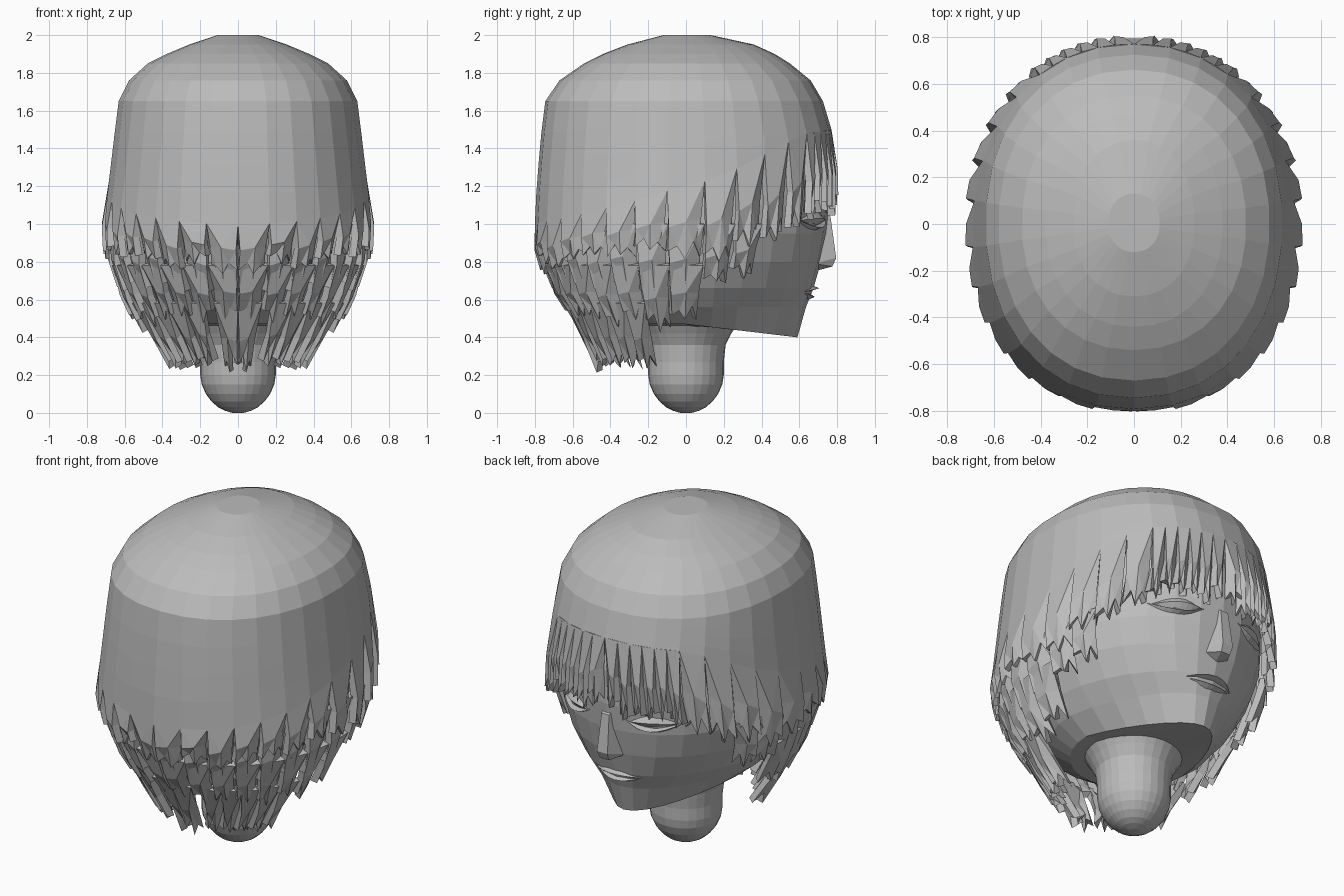
import bpy, bmesh, math, random
from math import sin, cos, radians, pi

if "Cube" in bpy.data.objects:
    bpy.data.objects.remove(bpy.data.objects["Cube"])
random.seed(4)

grey = bpy.data.materials.new("plain_grey")
grey.diffuse_color = (0.5, 0.5, 0.5, 1)
grey.use_nodes = True
grey.node_tree.nodes["Principled BSDF"].inputs["Base Color"].default_value = grey.diffuse_color


def make(name, verts, faces, mirror=False, thick=0):
    me = bpy.data.meshes.new(name)
    me.from_pydata(verts, [], faces)
    me.materials.append(grey)
    ob = bpy.data.objects.new(name, me)
    bpy.context.collection.objects.link(ob)
    if mirror:
        m = ob.modifiers.new("mirror", 'MIRROR')
        m.use_mirror_merge = False
    if thick:
        s = ob.modifiers.new("thickness", 'SOLIDIFY')
        s.thickness, s.offset = thick, -1
    return ob


def lerp_table(tab, k):
    """Interpolate rows (key, values...) sorted by rising key."""
    if k <= tab[0][0]:
        return tab[0][1:]
    for a, b in zip(tab, tab[1:]):
        if k <= b[0]:
            f = (k - a[0]) / (b[0] - a[0])
            return tuple(p + (q - p) * f for p, q in zip(a[1:], b[1:]))
    return tab[-1][1:]


# Hair envelope: height, half width, reach to the face side, reach to the back
HAIR = [(.25, .42, .45, .50), (.5, .58, .60, .62), (.62, .635, .70, .70), (.78, .69, .75, .77),
        (.9, .715, .78, .80), (1.05, .71, .795, .80), (1.2, .69, .80, .79), (1.45, .66, .785, .77),
        (1.65, .635, .725, .745), (1.76, .58, .66, .67), (1.85, .48, .55, .54), (1.9, .38, .47, .44),
        (1.95, .26, .36, .31), (2.0, .11, .13, .12)]
# By direction (-1 back .. 1 face): hem height, tip height of the top layer
HEM = [(-1, 1.0, .77), (-.4, 1.1, .83), (0, 1.2, .82), (.25, 1.27, .84),
       (.5, 1.37, .88), (.75, 1.47, 1.02), (1, 1.5, 1.09)]


def powr(v, e):
    return math.copysign(abs(v) ** e, v)


def hair_pt(t, z, out=0):
    """Point on the hair envelope; t = 0 is the back, 180 the face side."""
    a, yf, yb = lerp_table(HAIR, z)
    x, y = powr(sin(radians(t)), .92), powr(-cos(radians(t)), .92)
    return ((a + out) * x, ((yf if y > 0 else yb) + out) * y, z)


def loft(rings, cap_top=True, cap_bottom=True):
    n = len(rings[0])
    v = [p for r in rings for p in r]
    f = [(i * n + j, i * n + (j + 1) % n, (i + 1) * n + (j + 1) % n, (i + 1) * n + j)
         for i in range(len(rings) - 1) for j in range(n)]
    if cap_bottom:
        f.append(tuple(range(n))[::-1])
    if cap_top:
        f.append(tuple(range((len(rings) - 1) * n, len(rings) * n)))
    return v, f


# Smooth hair cap down to the slanting hem
ts = [i * 12 for i in range(30)]
rings = []
for f in (0, .25, .5, .75):
    ring = []
    for t in ts:
        hem = lerp_table(HEM, -cos(radians(t)))[0]
        ring.append(hair_pt(t, hem + (1.65 - hem) * f))
    rings.append(ring)
for z in (1.65, 1.76, 1.85, 1.9, 1.95, 2.0):
    rings.append([hair_pt(t, z) for t in ts])
make("hair_cap", *loft(rings, cap_bottom=False))

# One ragged lock: across (-1..1), down (0..1), outward shift
LOCK = [(-1, 0, 0), (1, 0, 0), (-.9, .55, .012), (0, .5, .008), (.82, .5, -.03),
        (-.95, .9, .012), (-.45, .8, -.01), (-.05, 1, .005), (.4, .82, -.015), (.8, .95, -.04)]
LOCK_F = [(0, 2, 3), (0, 3, 1), (1, 3, 4), (2, 5, 6), (2, 6, 3), (3, 6, 7), (3, 7, 8), (3, 8, 4), (4, 8, 9)]


def lock_layer(name, starts, ends, inset):
    """starts: (angle, width) list; ends(t): root and tip heights."""
    v, f = [], []
    for t0, w in starts:
        b = len(v)
        tip = random.uniform(-.04, .03)
        for s, d, o in LOCK:
            t = t0 + w * (s + 1) / 2
            jit = random.uniform(-.02, .02) if d > .7 else 0
            top, bot = ends(t)
            v.append(hair_pt(t, top + (bot + tip - top) * d + jit, o - inset))
        f += [tuple(b + i for i in q) for q in LOCK_F]
    make(name, v, f, mirror=True, thick=.04)


lock_layer("top_locks", [(t, 12) for t in range(0, 144, 12)],
           lambda t: lerp_table(HEM, -cos(radians(t))), 0)
lock_layer("fringe_locks", [(t, 6) for t in range(144, 180, 6)],
           lambda t: lerp_table(HEM, -cos(radians(t))), 0)
lock_layer("second_locks", [(t - 6, 12) for t in range(6, 122, 12)],
           lambda t: (1.0, .63 + max(0, t - 80) * .002), .02)
lock_layer("third_locks", [(t, 12) for t in range(0, 96, 12)],
           lambda t: (.78, .48), .02)
lock_layer("nape_locks", [(t, 11) for t in (0, 17, 28, 39, 50, 61)],
           lambda t: (.58, .245), .03)

# Head: height, half width, reach to the face, reach to the back, taper to the chin
HEAD = [(.47, .34, .59, .36, .30), (.56, .45, .635, .50, .22), (.66, .53, .675, .60, .12),
        (.8, .60, .715, .67, .05), (.95, .635, .745, .70, 0), (1.1, .64, .76, .70, 0),
        (1.3, .62, .755, .69, 0), (1.6, .55, .67, .62, 0)]
rings = []
for z, a, yf, yb, k in HEAD:
    ring = []
    for i in range(28):
        t = 2 * pi * i / 28
        x, y = sin(t), -cos(t)
        drop = .07 * max(0, y) if z < .5 else 0     # chin hangs lower than the jaw
        ring.append((a * x * (1 - k * max(0, y)), (yf if y > 0 else yb) * y, z - drop))
    rings.append(ring)
# underside rises into the neck
under = [(.22 * sin(2 * pi * i / 28), -.22 * cos(2 * pi * i / 28), .46) for i in range(28)]
make("head", *loft([under] + rings))

# Neck with a rounded foot
NECK = [(.0, .03), (.012, .07), (.03, .105), (.06, .14), (.1, .17), (.15, .192), (.2, .2),
        (.27, .2), (.36, .21), (.42, .24), (.5, .29)]
rings = [[(r * sin(2 * pi * i / 28), -r * cos(2 * pi * i / 28), z) for i in range(28)] for z, r in NECK]
make("neck", *loft(rings))


def face_y(x, z):
    a, yf, yb, k = lerp_table(HEAD, z)
    return yf * math.sqrt(max(0, 1 - (x / (a * (1 - k))) ** 2))


def ridge(name, x0, x1, top, bottom, out, mirror):
    """Raised crescent strip on the face between two height rules."""
    n, v = 8, []
    for i in range(n + 1):
        u = i / n
        x = x0 + (x1 - x0) * u
        zt, zb = top(sin(pi * u)), bottom(sin(pi * u))
        for z, o in ((zt, -.01), ((zt + zb) / 2, out * sin(pi * u)), (zb, -.01)):
            v.append((x, face_y(x, z) + o, z))
    f = [(i * 3 + j, i * 3 + j + 1, i * 3 + j + 4, i * 3 + j + 3) for i in range(n) for j in (0, 1)]
    make(name, v, f, mirror=mirror)


# Closed eyes and lips
ridge("eyelid", .13, .38, lambda s: 1.02 + .05 * s, lambda s: 1.02 - .03 * s, .025, True)
ridge("lash_line", .12, .40, lambda s: 1.03 - .035 * s, lambda s: 1.02 - .055 * s, .03, True)
ridge("upper_lip", -.15, .15, lambda s: .645 + .03 * s, lambda s: .64 + .005 * s, .03, False)
ridge("lower_lip", -.13, .13, lambda s: .635 - .002 * s, lambda s: .63 - .035 * s, .025, False)

# Nose wedge
make("nose", [(-.035, .70, 1.08), (.035, .70, 1.08), (-.025, .765, 1.04), (.025, .765, 1.04),
              (-.035, .795, .82), (.035, .795, .82), (-.085, .68, .79), (.085, .68, .79),
              (-.03, .775, .775), (.03, .775, .775), (0, .68, .75)],
     [(0, 1, 3, 2), (2, 3, 5, 4), (0, 2, 4, 6), (1, 7, 5, 3), (4, 5, 9, 8),
      (4, 8, 6), (5, 7, 9), (8, 9, 10), (6, 8, 10), (7, 10, 9)])
